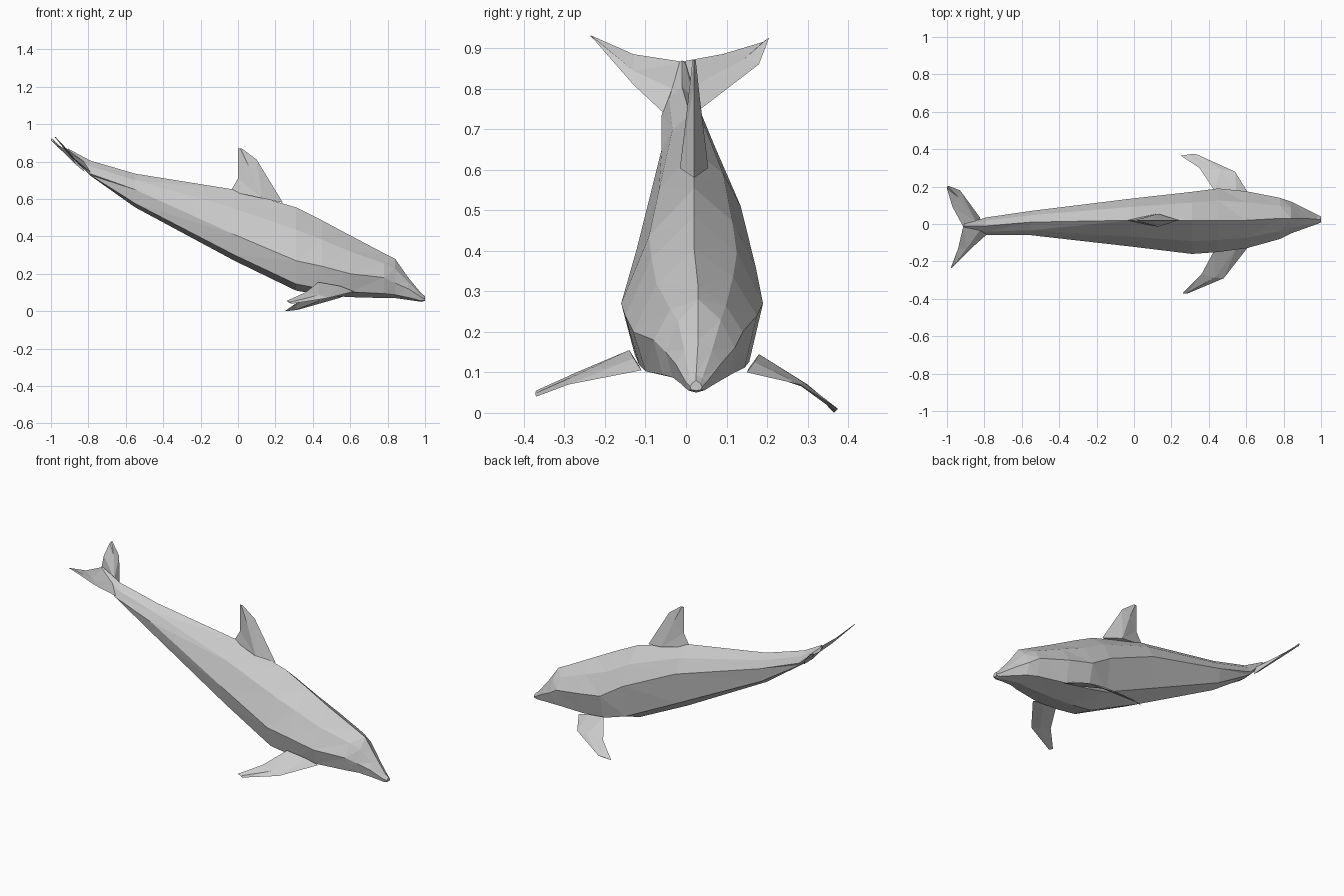
import bpy
import bmesh
from mathutils import Vector

cube = bpy.data.objects.get("Cube")
if cube:
    bpy.data.objects.remove(cube, do_unlink=True)


def make_material(name, color):
    mat = bpy.data.materials.new(name)
    mat.use_nodes = True
    mat.diffuse_color = color
    bsdf = mat.node_tree.nodes["Principled BSDF"]
    bsdf.inputs["Base Color"].default_value = color
    return mat


skin = make_material("grey skin", (.6, .6, .6, 1))


def loft(name, rings):
    """Join a row of equal-sized rings into a closed, flat-shaded skin."""
    bm = bmesh.new()
    rows = [[bm.verts.new(point) for point in ring] for ring in rings]
    count = len(rows[0])
    for row, following in zip(rows, rows[1:]):
        for i in range(count):
            j = (i + 1) % count
            bm.faces.new((row[i], row[j], following[j], following[i]))
    bm.faces.new(rows[0])
    bm.faces.new(rows[-1])
    bmesh.ops.triangulate(bm, faces=bm.faces[:])
    bmesh.ops.recalc_face_normals(bm, faces=bm.faces[:])
    mesh = bpy.data.meshes.new(name)
    bm.to_mesh(mesh)
    bm.free()
    mesh.materials.append(skin)
    obj = bpy.data.objects.new(name, mesh)
    bpy.context.collection.objects.link(obj)
    return obj


def body_ring(x, y_near, z_near, y_far, z_far, y_top, z_top, z_belly):
    """Cross-section with a back ridge, side creases and a flattened belly."""
    top = Vector((x, y_top, z_top))
    near = Vector((x, y_near, z_near))
    far = Vector((x, y_far, z_far))
    belly = Vector((x, (y_near + y_far) / 2, z_belly))

    def between(a, b, across, down):
        return Vector((x, a.y + (b.y - a.y) * across, a.z + (b.z - a.z) * down))

    return [top, between(top, far, .62, .42), far, between(belly, far, .8, .22),
            belly, between(belly, near, .8, .22), near, between(top, near, .62, .42)]


def fin(name, leading, trailing, thickness):
    """Blade with a lens section between its leading and trailing edges."""
    leading = [Vector(p) for p in leading]
    trailing = [Vector(p) for p in trailing]
    span = leading[-1] - leading[0]
    normal = span.cross(trailing[0] - leading[0]).normalized()
    rings = []
    for front, back, half in zip(leading, trailing, thickness):
        middle = front.lerp(back, .4)
        rings.append([front, middle + normal * half, back, middle - normal * half])
    return loft(name, rings)


# Body from tail stock to beak
stations = [
    (-.91, -.02, .855, 0, .86, -.01, .87, .845),
    (-.79, -.06, .735, .035, .745, -.01, .805, .725),
    (-.55, -.06, .65, .07, .66, .01, .735, .555),
    (-.02, -.12, .41, .135, .51, .02, .65, .27),
    (.31, -.16, .27, .172, .36, .02, .555, .11),
    (.45, -.15, .24, .19, .27, .02, .485, .085),
    (.6, -.13, .2, .175, .24, .02, .405, .075),
    (.78, -.08, .18, .14, .2, .03, .31, .07),
    (.84, -.05, .15, .12, .16, .03, .28, .07),
    (.91, -.025, .12, .085, .12, .03, .18, .06),
    (.98, 0, .075, .05, .075, .025, .095, .05),
    (1, .01, .065, .04, .065, .025, .08, .055),
]
loft("body", [body_ring(*station) for station in stations])

# Fin on the back
fin("dorsal_fin",
    [(.24, .02, .58), (.1, .02, .81), (.02, .02, .87)],
    [(-.04, .02, .64), (0, .02, .71), (0, .02, .87)],
    (.035, .015, .004))

# Flippers
fin("near_flipper",
    [(.62, -.11, .105), (.48, -.29, .07), (.29, -.37, .04)],
    [(.43, -.14, .155), (.36, -.27, .1), (.26, -.37, .055)],
    (.012, .006, .003))
fin("far_flipper",
    [(.62, .15, .1), (.54, .28, .07), (.33, .375, .01)],
    [(.43, .18, .145), (.35, .3, .07), (.25, .365, 0)],
    (.012, .006, .003))

# Tail flukes
fin("near_fluke",
    [(-.78, -.05, .735), (-.87, -.13, .81), (-.975, -.235, .93)],
    [(-.91, 0, .865), (-.94, -.13, .885), (-.98, -.235, .93)],
    (.015, .006, .002))
fin("far_fluke",
    [(-.82, .03, .745), (-.93, .18, .86), (-.995, .205, .925)],
    [(-.91, -.02, .865), (-.97, .09, .885), (-1, .19, .915)],
    (.015, .006, .002))
